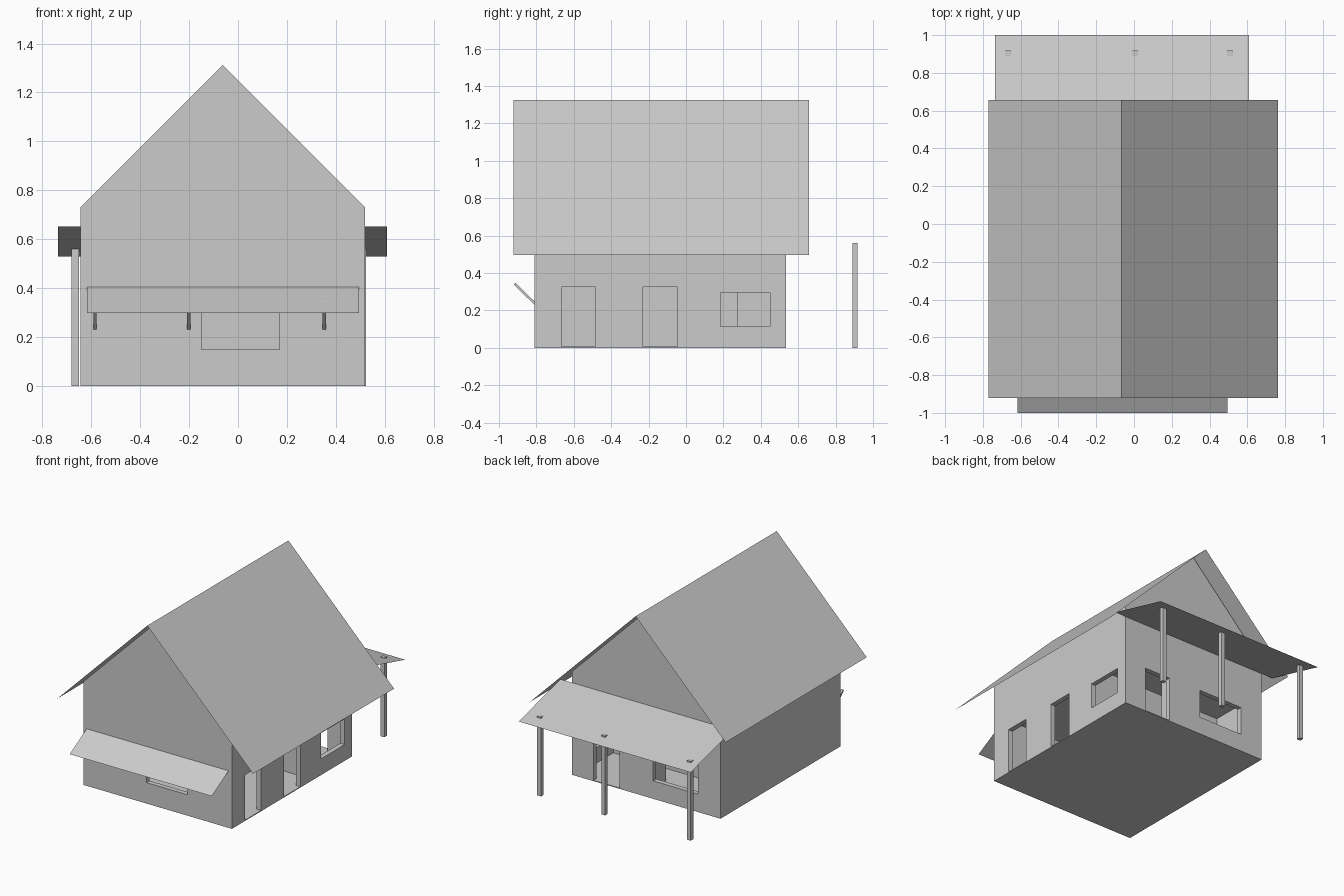
import bpy
from mathutils import Vector

if "Cube" in bpy.data.objects:
    bpy.data.objects.remove(bpy.data.objects["Cube"])


def mesh_object(name, verts, faces):
    me = bpy.data.meshes.new(name)
    me.from_pydata(verts, [], faces)
    me.update()
    ob = bpy.data.objects.new(name, me)
    bpy.context.scene.collection.objects.link(ob)
    return ob


def prism(name, profile, axis, a, b):
    """Extrude a closed 2D profile along x or y, from a to b."""
    def place(p, t):
        return (t, p[0], p[1]) if axis == 'x' else (p[0], t, p[1])
    n = len(profile)
    verts = [place(p, t) for t in (a, b) for p in profile]
    sides = [(i, (i + 1) % n, n + (i + 1) % n, n + i) for i in range(n)]
    faces = sides + [tuple(range(n))[::-1], tuple(range(n, 2 * n))]
    if axis == 'y':
        faces = [f[::-1] for f in faces]
    return mesh_object(name, verts, faces)


def box(name, x, y, z):
    return prism(name, [(y[0], z[0]), (y[1], z[0]), (y[1], z[1]), (y[0], z[1])], 'x', *x)


def sheet(name, path, axis, a, b):
    """Single-layer sheet: an open 2D path swept along one axis."""
    def place(p, t):
        return (t, p[0], p[1]) if axis == 'x' else (p[0], t, p[1])
    n = len(path)
    verts = [place(p, t) for t in (a, b) for p in path]
    return mesh_object(name, verts, [(i, i + 1, n + i + 1, n + i) for i in range(n - 1)])


X0, X1, Y0, Y1, RIDGE = -0.645, 0.52, -0.81, 0.535, -0.0625
T, FLOOR = 0.035, 0.006

# House body with gables
house = prism("house_walls", [(X0, 0), (X1, 0), (X1, 0.73), (RIDGE, 1.313), (X0, 0.73)],
              'y', Y0, Y1)

# Room and the openings for doors and windows
cutters = [box("room", (X0 + T, X1 - T), (Y0 + T, Y1 - T), (FLOOR, 0.48))]
for name, y, z in (("side_door_a", (-0.665, -0.485), (FLOOR, 0.325)),
                   ("side_door_b", (-0.23, -0.045), (FLOOR, 0.325)),
                   ("side_window", (0.185, 0.45), (0.115, 0.297))):
    cutters.append(box(name, (X1 - 0.06, X1 + 0.05), y, z))
for name, x, z in (("back_door", (0.145, 0.35), (FLOOR, 0.325)),
                   ("back_window", (-0.47, -0.117), (0.127, 0.33))):
    cutters.append(box(name, x, (Y1 - 0.06, Y1 + 0.05), z))
cutters.append(box("front_window", (-0.15, 0.17), (Y0 - 0.05, Y0 + 0.06), (0.148, 0.325)))

bpy.context.view_layer.objects.active = house
for c in cutters:
    m = house.modifiers.new(c.name, 'BOOLEAN')
    m.operation, m.solver, m.object = 'DIFFERENCE', 'EXACT', c
    bpy.ops.object.modifier_apply(modifier=m.name)
    bpy.data.objects.remove(c)

# Interior partitions
box("cross_partition", (X0 + T, X1 - T), (0.09, 0.12), (FLOOR, 0.48))
box("short_partition", (-0.035, -0.005), (0.275, Y1 - T), (FLOOR, 0.48))

# Main roof, thin sheet with a longer right slope
sheet("main_roof", [(-0.77, 0.62), (-0.065, 1.325), (0.763, 0.497)], 'y', -0.922, 0.657)

# Back porch roof and posts
sheet("porch_roof", [(Y1, 0.652), (1.0, 0.53)], 'x', -0.737, 0.61)
for i, x in enumerate((-0.665, 0.006, 0.508)):
    box(f"porch_post_{i + 1}", (x - 0.015, x + 0.015), (0.89, 0.918), (0, 0.561))

# Front awning and its slanted struts
sheet("front_awning", [(-1.0, 0.297), (Y0, 0.404)], 'x', -0.618, 0.494)
for i, x in enumerate((-0.585, -0.202, 0.353)):
    prism(f"awning_strut_{i + 1}",
          [(Y0 + 0.005, 0.225), (Y0 + 0.005, 0.243), (-0.912, 0.348), (-0.921, 0.338)],
          'x', x - 0.007, x + 0.007)

# Consistent outward normals on the solid parts
import bmesh
for ob in bpy.data.objects:
    bm = bmesh.new()
    bm.from_mesh(ob.data)
    bmesh.ops.recalc_face_normals(bm, faces=bm.faces)
    bm.to_mesh(ob.data)
    bm.free()
